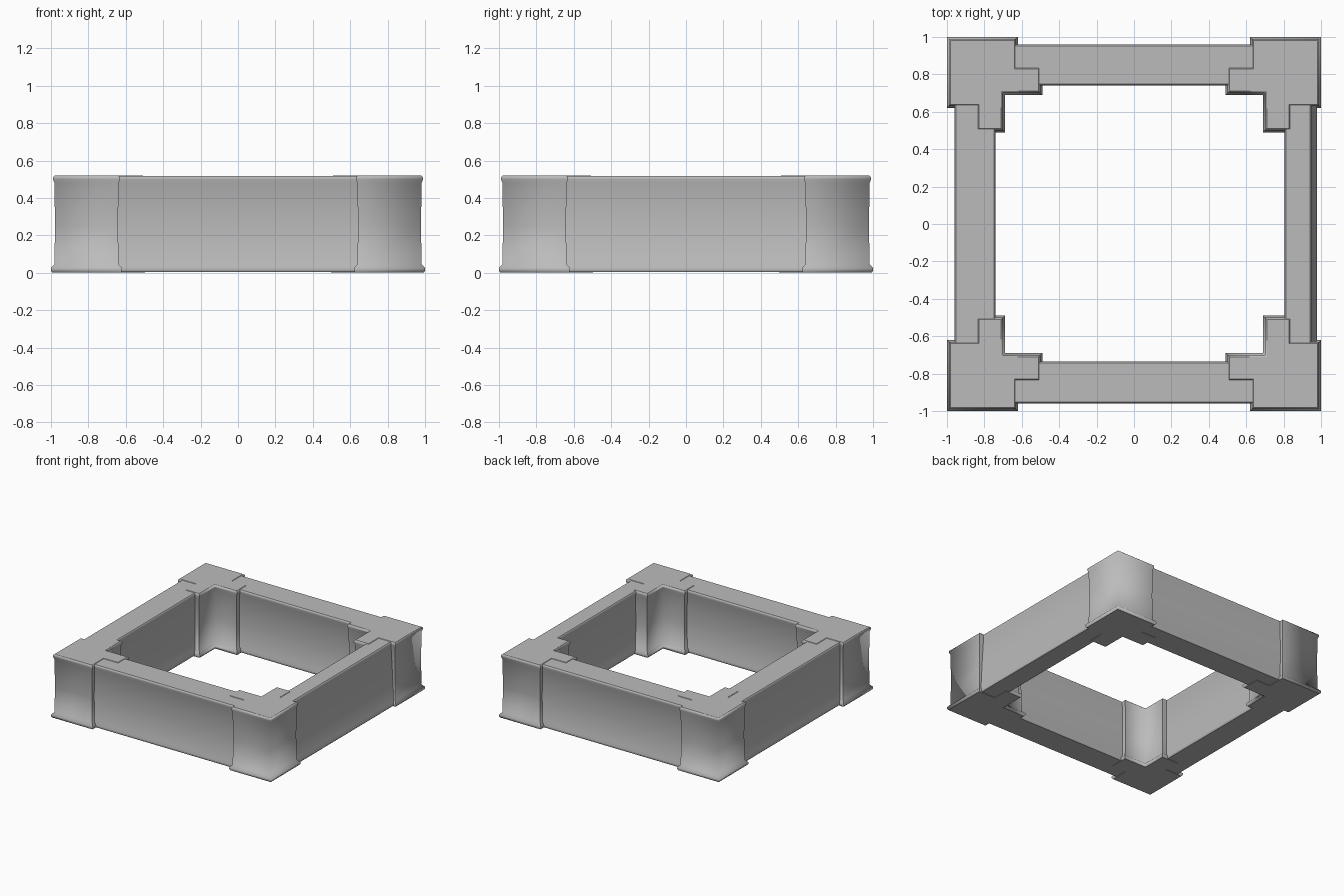
import bpy, bmesh
from mathutils import Vector

cube = bpy.data.objects.get("Cube")
if cube:
    bpy.data.objects.remove(cube, do_unlink=True)

stone = bpy.data.materials.new("plain_grey")
stone.use_nodes = True
stone.diffuse_color = (0.5, 0.5, 0.5, 1)
stone.node_tree.nodes["Principled BSDF"].inputs["Base Color"].default_value = (0.5, 0.5, 0.5, 1)


def inset(outline, d):
    """Mitred inset of a counter-clockwise right-angled outline."""
    pts = [Vector(p) for p in outline]
    out = []
    for i, p in enumerate(pts):
        a = (p - pts[i - 1]).normalized()
        b = (pts[(i + 1) % len(pts)] - p).normalized()
        out.append(p + d * (Vector((-a.y, a.x)) + Vector((-b.y, b.x))))
    return out


def lofted(name, outline, levels, soft=(), lean=0.0):
    """Stack inset copies of an outline; soft lists the vertical edges shaded smooth."""
    bm = bmesh.new()
    top = levels[-1][0]
    rings = []
    for z, d in levels:
        ring = []
        for x, y in inset(outline, d):
            if x > 0.9:
                x -= lean * z / top
            ring.append(bm.verts.new((x, y, z)))
        rings.append(ring)
    n = len(outline)
    for low, high in zip(rings, rings[1:]):
        for i in range(n):
            j = (i + 1) % n
            bm.faces.new((low[i], low[j], high[j], high[i]))
            if i not in soft:
                bm.edges.get((low[i], high[i])).smooth = False
    for ring in (rings[0][::-1], rings[-1]):
        cap = bm.faces.new(ring)
        for e in cap.edges:
            e.smooth = False
    for f in bm.faces:
        f.smooth = True
    bmesh.ops.recalc_face_normals(bm, faces=bm.faces)
    mesh = bpy.data.meshes.new(name)
    bm.to_mesh(mesh)
    bm.free()
    mesh.materials.append(stone)
    ob = bpy.data.objects.new(name, mesh)
    bpy.context.collection.objects.link(ob)


# Stepped corner blocks with a flared foot and a soft top lip
corner = [(1, 1), (0.62, 1), (0.62, 0.85), (0.49, 0.85), (0.49, 0.69),
          (0.69, 0.69), (0.69, 0.49), (0.85, 0.49), (0.85, 0.62), (1, 0.62)]
corner_levels = [(0, 0.008), (0.01, 0), (0.025, 0), (0.045, 0.018), (0.25, 0.022),
                 (0.48, 0.018), (0.5, 0.011), (0.512, 0.011), (0.52, 0.02)]
for side, sx in (("left", 1), ("right", -1)):
    for end, sy in (("back", 1), ("front", -1)):
        pts = [(x * sx, y * sy) for x, y in corner]
        soft = (0, 5)
        if sx * sy < 0:
            pts.reverse()
            soft = (9, 4)
        lofted(f"{end}_{side}_corner", pts, corner_levels, soft)

# Beams between the corners, with slightly hollow sides
beam_levels = [(0.003, 0.008), (0.012, 0), (0.025, 0), (0.045, 0.008), (0.25, 0.01),
               (0.48, 0.008), (0.5, 0), (0.51, 0), (0.517, 0.008)]


def beam(name, x0, x1, y0, y1, lean=0.0):
    lofted(name, [(x0, y0), (x1, y0), (x1, y1), (x0, y1)], beam_levels, lean=lean)


beam("front_beam", -0.72, 0.72, -0.96, -0.735)
beam("back_beam", -0.72, 0.72, 0.74, 0.96)
beam("right_beam", -0.96, -0.74, -0.72, 0.72)
beam("left_beam", 0.805, 0.98, -0.72, 0.72, lean=0.03)
